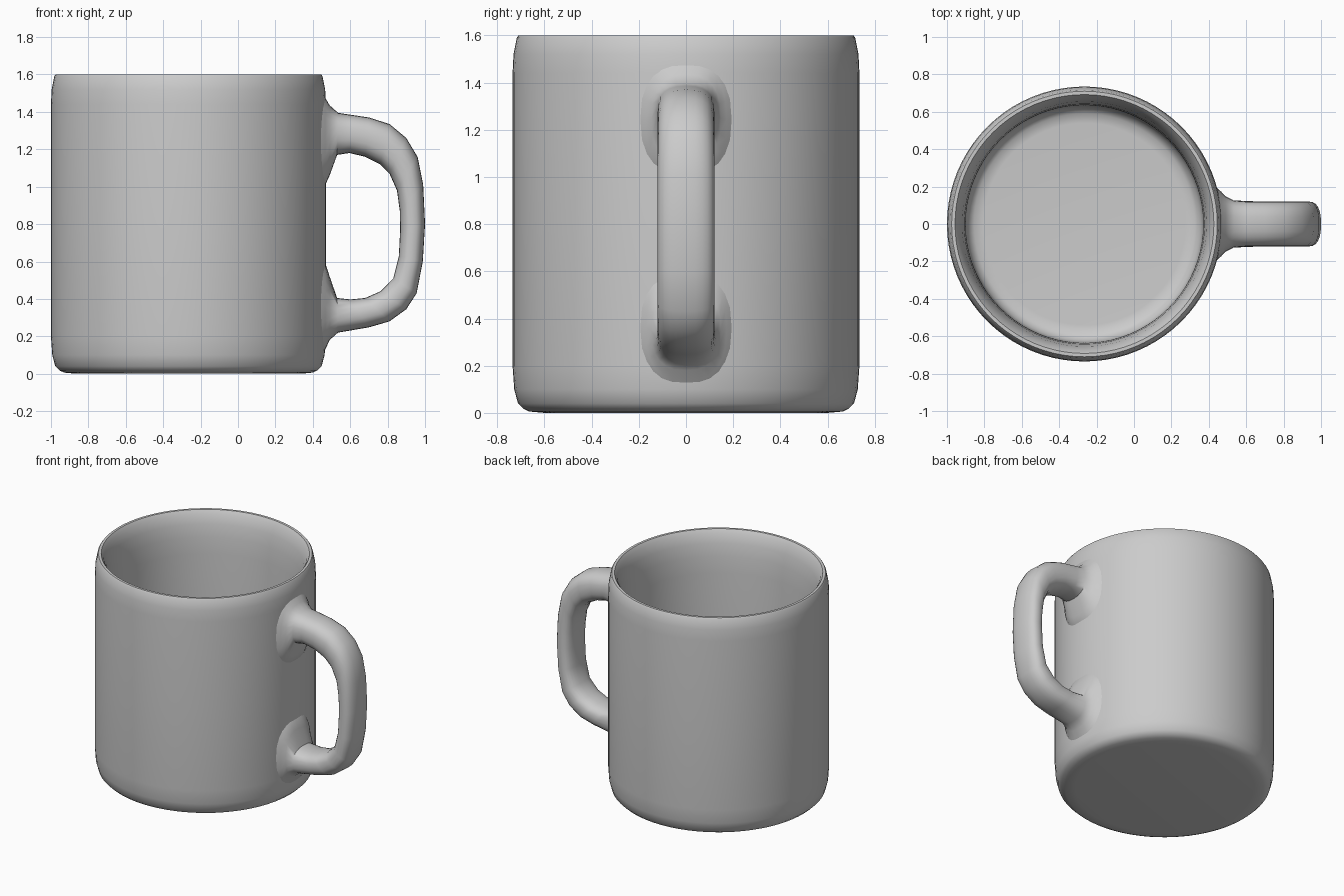
import bpy, bmesh, math

CX = -0.265  # axis of the cup


def finish(bm, name):
    bmesh.ops.remove_doubles(bm, verts=bm.verts, dist=1e-5)
    bmesh.ops.recalc_face_normals(bm, faces=bm.faces)
    mesh = bpy.data.meshes.new(name)
    bm.to_mesh(mesh)
    bm.free()
    obj = bpy.data.objects.new(name, mesh)
    bpy.context.collection.objects.link(obj)
    bpy.ops.object.select_all(action='DESELECT')
    obj.select_set(True)
    bpy.context.view_layer.objects.active = obj
    bpy.ops.object.shade_smooth_by_angle(angle=math.radians(50))
    return obj


def skin(bm, rings, cap):
    """Join successive closed rings of points with quads."""
    loops = [[bm.verts.new(p) for p in ring] for ring in rings]
    n = len(loops[0])
    for a, b in zip(loops, loops[1:]):
        for i in range(n):
            j = (i + 1) % n
            bm.faces.new((a[i], a[j], b[j], b[i]))
    if cap:
        bm.faces.new(loops[0])
        bm.faces.new(loops[-1])


# Cup: lathed wall with rounded foot, thin rim and hollow inside
profile = [(0.60, 0.0), (0.665, 0.006), (0.69, 0.018), (0.712, 0.04), (0.728, 0.10),
           (0.735, 0.20), (0.735, 0.8), (0.735, 1.44), (0.731, 1.52), (0.717, 1.59),
           (0.710, 1.60), (0.692, 1.60), (0.675, 1.575), (0.655, 1.51), (0.642, 1.42),
           (0.636, 1.30), (0.635, 0.8), (0.635, 0.20), (0.622, 0.135), (0.59, 0.105),
           (0.54, 0.10)]
SIDES = 80
turns = [2 * math.pi * i / SIDES for i in range(SIDES)]
bm = bmesh.new()
skin(bm, [[(CX + r * math.cos(t), r * math.sin(t), z) for t in turns]
          for r, z in profile], True)
finish(bm, "cup_body")

# Handle: rounded section swept between outer and inner edge, flared at both ends
# Each station: outer x, outer z, inner x, inner z, half width
stations = [
    (0.42, 1.53, 0.42, 0.96, 0.215), (0.467, 1.475, 0.467, 1.01, 0.172),
    (0.49, 1.435, 0.49, 1.06, 0.148), (0.535, 1.395, 0.53, 1.17, 0.126),
    (0.60, 1.385, 0.595, 1.18, 0.121), (0.70, 1.37, 0.68, 1.16, 0.12),
    (0.81, 1.335, 0.76, 1.12, 0.12), (0.90, 1.26, 0.81, 1.07, 0.12),
    (0.96, 1.16, 0.85, 0.98, 0.12), (0.99, 1.01, 0.865, 0.87, 0.12),
    (1.0, 0.80, 0.867, 0.77, 0.12), (0.988, 0.60, 0.86, 0.63, 0.12),
    (0.955, 0.43, 0.83, 0.51, 0.12), (0.90, 0.345, 0.76, 0.44, 0.12),
    (0.81, 0.28, 0.68, 0.405, 0.12), (0.70, 0.248, 0.60, 0.397, 0.121),
    (0.535, 0.22, 0.53, 0.405, 0.126), (0.49, 0.18, 0.49, 0.52, 0.148),
    (0.467, 0.13, 0.467, 0.59, 0.172), (0.42, 0.08, 0.42, 0.64, 0.215)]


def section(ox, oz, ix, iz, w, n=24, power=0.8):
    ring = []
    for i in range(n):
        t = 2 * math.pi * i / n
        c = math.copysign(abs(math.cos(t)) ** power, math.cos(t))
        s = math.copysign(abs(math.sin(t)) ** power, math.sin(t))
        k = (1 + c) / 2
        ring.append((ix + (ox - ix) * k, w * s, iz + (oz - iz) * k))
    return ring


bm = bmesh.new()
skin(bm, [section(*s) for s in stations], True)
finish(bm, "handle")
